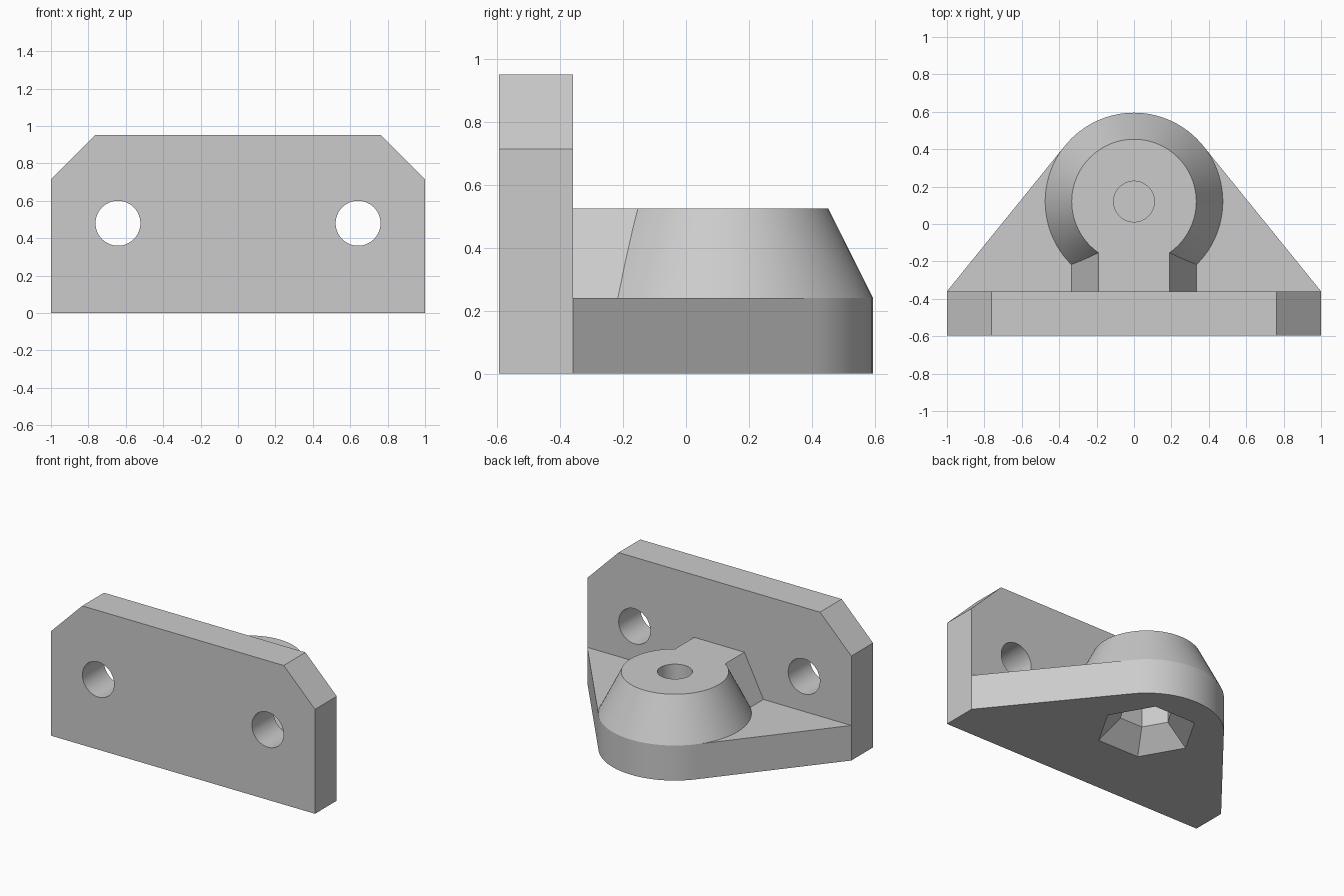
import bpy, bmesh, math

cube = bpy.data.objects.get("Cube")
if cube:
    bpy.data.objects.remove(cube, do_unlink=True)

grey = bpy.data.materials.new("plain_grey")
grey.use_nodes = True
grey.diffuse_color = (0.6, 0.6, 0.6, 1)
grey.node_tree.nodes["Principled BSDF"].inputs["Base Color"].default_value = grey.diffuse_color

SEGMENTS = 96
HUB_Y, HUB_R, HUB_TOP_R = 0.12, 0.475, 0.333
BASE_TOP, HUB_TOP = 0.24, 0.525
PLATE_FRONT, PLATE_BACK = -0.595, -0.36


def solid(name, rings):
    """Closed solid lofted through rings with equal point counts."""
    bm = bmesh.new()
    loops = [[bm.verts.new(p) for p in ring] for ring in rings]
    n = len(loops[0])
    for low, high in zip(loops, loops[1:]):
        for i in range(n):
            j = (i + 1) % n
            bm.faces.new((low[i], low[j], high[j], high[i]))
    bm.faces.new(loops[0][::-1])
    bm.faces.new(loops[-1])
    bmesh.ops.recalc_face_normals(bm, faces=bm.faces[:])
    mesh = bpy.data.meshes.new(name)
    bm.to_mesh(mesh)
    bm.free()
    mesh.materials.append(grey)
    obj = bpy.data.objects.new(name, mesh)
    bpy.context.collection.objects.link(obj)
    return obj


def hub_point(radius, z, step, count=SEGMENTS):
    a = math.tau * step / count
    return (radius * math.cos(a), HUB_Y + radius * math.sin(a), z)


def turned(name, levels, count=SEGMENTS):
    """Round or polygonal solid on the hub axis from (radius, z) levels."""
    return solid(name, [[hub_point(r, z, k, count) for k in range(count)] for r, z in levels])


def combine(target, tool, operation):
    mod = target.modifiers.new(operation, "BOOLEAN")
    mod.operation, mod.solver, mod.object = operation, "EXACT", tool
    bpy.context.view_layer.objects.active = target
    bpy.ops.object.modifier_apply(modifier=mod.name)
    bpy.data.objects.remove(tool, do_unlink=True)


# Upright plate with clipped top corners
outline = [(-1, 0), (1, 0), (1, 0.715), (0.763, 0.952), (-0.763, 0.952), (-1, 0.715)]
bracket = solid("mounting_bracket", [[(x, y, z) for x, z in outline]
                                     for y in (PLATE_FRONT, PLATE_BACK)])

# Base shelf tapering from the plate to the round hub
foot = [(-1, PLATE_BACK), (-0.98, -0.5), (0.98, -0.5), (1, PLATE_BACK)]
arc = [hub_point(HUB_R, 0, k)[:2] for k in range(10, 39)]
shelf = solid("base_shelf", [[(x, y, z) for x, y in foot + arc] for z in (0, BASE_TOP)])
combine(bracket, shelf, "UNION")

# Conical hub
hub = turned("hub", [(0.4, 0.1), (HUB_R, BASE_TOP), (HUB_TOP_R, HUB_TOP)])
combine(bracket, hub, "UNION")

# Sloped neck joining the hub to the plate
neck_section = [(-0.355, 0.2), (0.355, 0.2), (0.19, HUB_TOP), (-0.19, HUB_TOP)]
neck = solid("neck", [[(x, y, z) for x, z in neck_section] for y in (-0.5, 0.1)])
combine(bracket, neck, "UNION")

# Screw holes through the plate
for side in (-1, 1):
    rings = [[(side * 0.642 + 0.12 * math.cos(math.tau * k / 64), y,
               0.48 + 0.12 * math.sin(math.tau * k / 64)) for k in range(64)]
             for y in (-0.7, -0.3)]
    combine(bracket, solid("screw_hole", rings), "DIFFERENCE")

# Blind bolt hole above, flared hexagonal nut pocket below
combine(bracket, turned("bolt_hole", [(0.109, 0.3), (0.109, 0.6)], 64), "DIFFERENCE")
combine(bracket, turned("nut_pocket", [(0.368, -0.05), (0.17, 0.13), (0.17, 0.28)], 6), "DIFFERENCE")

# Smooth round walls, sharp edges kept
bpy.ops.object.select_all(action="DESELECT")
bracket.select_set(True)
bpy.context.view_layer.objects.active = bracket
bpy.ops.object.shade_smooth_by_angle(angle=math.radians(25))
